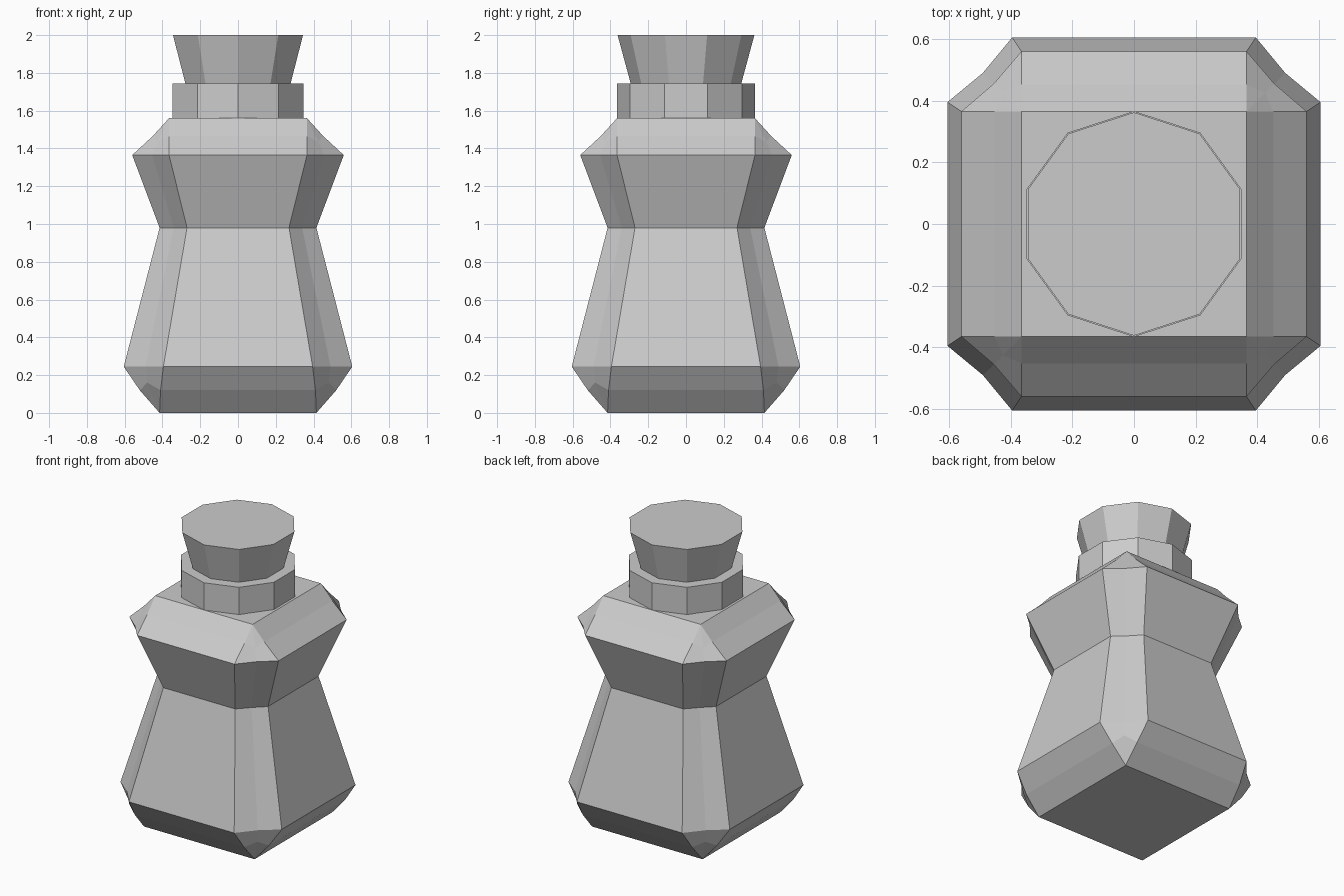
import bpy, bmesh, math

if "Cube" in bpy.data.objects:
    bpy.data.objects.remove(bpy.data.objects["Cube"])

# Bottle levels: half-width of flat side, reach of side, z, corner-mid reach, corner-mid z
LEVELS = [
    (0.415, 0.415, 0.00, 0.415, 0.00),
    (0.41, 0.52, 0.12, 0.48, 0.16),
    (0.395, 0.605, 0.245, 0.49, 0.245),
    (0.27, 0.415, 0.98, 0.34, 0.98),
    (0.365, 0.56, 1.365, 0.455, 1.365),
    (0.365, 0.452, 1.465, 0.425, 1.435),
    (0.365, 0.365, 1.56, 0.365, 1.56),
]


def finish(name, bm):
    bmesh.ops.recalc_face_normals(bm, faces=bm.faces)
    mesh = bpy.data.meshes.new(name)
    bm.to_mesh(mesh)
    bm.free()
    obj = bpy.data.objects.new(name, mesh)
    bpy.context.collection.objects.link(obj)
    return obj


def bottle_body():
    bm = bmesh.new()
    rings = []
    for half, reach, z, mid, mid_z in LEVELS:
        ring = []
        for k in range(4):
            c, s = round(math.cos(k * math.pi / 2)), round(math.sin(k * math.pi / 2))
            for x, y, h in ((reach, half, z), (mid, mid, mid_z), (half, reach, z)):
                ring.append(bm.verts.new((c * x - s * y, s * x + c * y, h)))
        rings.append(ring)
    for lo, hi in zip(rings, rings[1:]):
        for i in range(12):
            j = (i + 1) % 12
            bm.faces.new((lo[i], lo[j], hi[j], hi[i]))
    bm.faces.new(rings[0][::-1])
    bm.faces.new(rings[-1])
    # merge the collapsed corners of the square base and shoulder
    bmesh.ops.remove_doubles(bm, verts=bm.verts, dist=0.0005)
    return finish("bottle_body", bm)


def decagon(name, r_low, r_high, z0, z1):
    bm = bmesh.new()
    rings = [[bm.verts.new((r * math.sin(i * math.tau / 10), r * math.cos(i * math.tau / 10), z))
              for i in range(10)] for r, z in ((r_low, z0), (r_high, z1))]
    for i in range(10):
        j = (i + 1) % 10
        bm.faces.new((rings[0][i], rings[0][j], rings[1][j], rings[1][i]))
    bm.faces.new(rings[0])
    bm.faces.new(rings[1])
    return finish(name, bm)


bottle_body()
# Collar around the opening and the flared stopper on it
decagon("neck_collar", 0.366, 0.366, 1.56, 1.745)
decagon("stopper", 0.293, 0.362, 1.745, 2.0)
